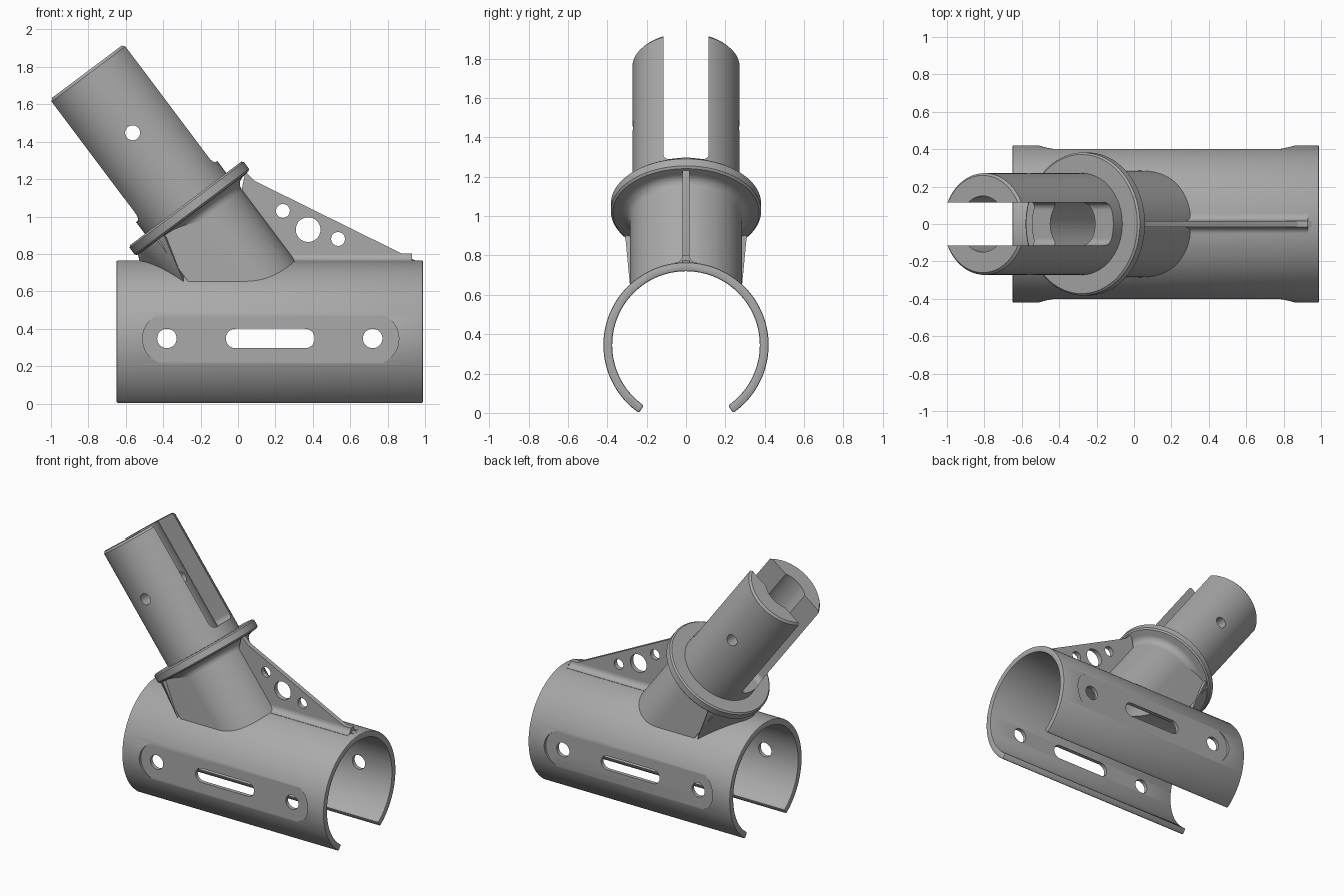
import bpy, bmesh
from math import sin, cos, pi, radians
from mathutils import Matrix, Vector

if "Cube" in bpy.data.objects:
    bpy.data.objects.remove(bpy.data.objects["Cube"])

grey = bpy.data.materials.new("plain_grey")
grey.use_nodes = True
grey.diffuse_color = (0.4, 0.4, 0.4, 1)
grey.node_tree.nodes["Principled BSDF"].inputs["Base Color"].default_value = grey.diffuse_color

# Frames: extrude along x, along y, and along the tilted stem axis
ALONG_X = Matrix(((0, 0, 1, 0), (1, 0, 0, 0), (0, 1, 0, 0), (0, 0, 0, 1)))
ALONG_Y = Matrix.Rotation(pi / 2, 4, 'X')
STEM = Matrix.Translation((-0.28, 0, 1.07)) @ Matrix.Rotation(radians(-36.9), 4, 'Y')
CLAMP_Z, CLAMP_R, BORE_R = 0.345, 0.42, 0.375


def add(name, bm, frame=Matrix()):
    bmesh.ops.transform(bm, matrix=frame, verts=bm.verts)
    bmesh.ops.recalc_face_normals(bm, faces=bm.faces)
    mesh = bpy.data.meshes.new(name)
    bm.to_mesh(mesh)
    bm.free()
    mesh.materials.append(grey)
    ob = bpy.data.objects.new(name, mesh)
    bpy.context.collection.objects.link(ob)
    return ob


def arc(cx, cy, r, start, end, n=24):
    steps = [radians(start + (end - start) * i / n) for i in range(n + 1)]
    return [(cx + r * cos(a), cy + r * sin(a)) for a in steps]


def circle(cx, cy, r, n=64):
    return arc(cx, cy, r, 0, 360, n)[:-1]


def stadium(x0, x1, cy, r):
    return arc(x1 - r, cy, r, -90, 90) + arc(x0 + r, cy, r, 90, 270)


def prism(name, pts, lo, hi, frame=Matrix()):
    bm = bmesh.new()
    face = bm.faces.new([bm.verts.new((x, y, lo)) for x, y in pts])
    ext = bmesh.ops.extrude_face_region(bm, geom=[face])
    verts = [g for g in ext["geom"] if isinstance(g, bmesh.types.BMVert)]
    bmesh.ops.translate(bm, vec=(0, 0, hi - lo), verts=verts)
    return add(name, bm, frame)


def lathe(name, profile, frame, n=96):
    bm = bmesh.new()
    verts = [bm.verts.new((r, 0, z)) for r, z in profile]
    edges = [bm.edges.new(p) for p in zip(verts, verts[1:])]
    bmesh.ops.spin(bm, geom=verts + edges, cent=(0, 0, 0), axis=(0, 0, 1),
                   angle=2 * pi, steps=n, use_duplicate=False)
    bmesh.ops.remove_doubles(bm, verts=bm.verts, dist=1e-5)
    return add(name, bm, frame)


def apply_mods(ob):
    deps = bpy.context.evaluated_depsgraph_get()
    mesh = bpy.data.meshes.new_from_object(ob.evaluated_get(deps))
    ob.modifiers.clear()
    ob.data = mesh


def cut(ob, cutters):
    for c in cutters:
        mod = ob.modifiers.new("cut", 'BOOLEAN')
        mod.operation, mod.solver, mod.object = 'DIFFERENCE', 'EXACT', c
    apply_mods(ob)


# Open clamp sleeve: C-shaped section with softened rims
gap = 34.8
section = (arc(0, CLAMP_Z, CLAMP_R, -90 + gap, 270 - gap, 96)
           + arc(0, CLAMP_Z, BORE_R, 270 - gap, -90 + gap, 96))
sleeve = prism("clamp_sleeve", section, -0.65, 0.99, ALONG_X)
bevel = sleeve.modifiers.new("rim", 'BEVEL')
bevel.width, bevel.segments, bevel.angle_limit = 0.008, 2, radians(40)
apply_mods(sleeve)

# Socket body: round on the rib side, flat-sided toward the nose
body = prism("socket_body", arc(0, 0, 0.285, -90, 90, 48) + [(-0.24, 0.285), (-0.24, -0.285)],
             -0.75, -0.03, STEM)

# Faceted nose that carries the low side of the collar
bm = bmesh.new()
for x, y in arc(0, 0, 0.365, 122, 238, 24):
    bm.verts.new(STEM @ Vector((x, y, -0.06)))
for p in ((-0.29, 0.285, 0.65), (-0.29, -0.285, 0.65), (-0.52, 0, 0.73), (-0.2, 0, 0.7)):
    bm.verts.new(p)
hull = bmesh.ops.convex_hull(bm, input=bm.verts)
bmesh.ops.delete(bm, geom=list({g for g in hull["geom_interior"] if isinstance(g, bmesh.types.BMVert)}))
nose = add("socket_nose", bm)

# Collar with a coved underside
cove = [(0.335 + x, -0.12 + y) for x, y in arc(0, 0, 0.05, 90, 180, 8)]
collar = lathe("collar", [(0, 0), (0.372, 0), (0.382, -0.01), (0.382, -0.055), (0.372, -0.065),
                          (0.335, -0.07)] + cove[1:] + [(0, -0.12)], STEM)

# Stem
stem = lathe("stem", [(0, -0.05), (0.272, -0.05), (0.272, 0.865), (0.26, 0.88), (0, 0.88)], STEM)

# Stiffening rib and its fillet foot
rib = prism("rib", [(0, 1.05), (0.04, 1.24), (0.09, 1.19), (0.95, 0.765), (0.95, 0.74), (0.2, 0.74)],
            -0.017, 0.017, ALONG_Y)
foot_side = arc(0.057, 0.803, 0.04, 270, 180, 6)
foot = prism("rib_foot", [(-0.057, 0.75), (0.057, 0.75)] + foot_side
             + [(-y, z) for y, z in reversed(foot_side)], 0.2, 0.93, ALONG_X)

# Cutters
core = prism("core_cutter", circle(0, CLAMP_Z, 0.395, 96), -2, 2, ALONG_X)
bore = prism("bore_cutter", circle(0, 0, 0.15), -0.75, 1.2, STEM)
slot = prism("stem_slot_cutter", arc(-0.075, 0.12, 0.04, 180, 270, 8) + arc(0.075, 0.12, 0.04, 270, 360, 8)
             + [(0.115, 1.2), (-0.115, 1.2)], -0.5, 0.5, STEM @ ALONG_X)
pin = prism("pin_cutter", circle(0, 0.472, 0.04, 32), -1, 1, STEM @ ALONG_Y)
pads = [prism("pad_cutter", stadium(-0.51, 0.86, 0.347, 0.138), lo, lo + 0.2, ALONG_Y)
        for lo in (0.4, -0.6)]
screws = [prism("screw_cutter", circle(x, 0.348, 0.052, 32), -1, 1, ALONG_Y) for x in (-0.38, 0.72)]
strap = prism("strap_cutter", stadium(-0.065, 0.41, 0.348, 0.052), -1, 1, ALONG_Y)
rib_holes = [prism("rib_hole_cutter", circle(x, z, r, 40), -1, 1, ALONG_Y)
             for x, z, r in ((0.24, 1.03, 0.037), (0.375, 0.93, 0.066), (0.535, 0.88, 0.037))]

cut(sleeve, pads + screws + [strap, bore])
cut(body, [core, bore])
cut(nose, [core, bore])
cut(collar, [bore])
cut(stem, [slot, pin, bore])
cut(rib, rib_holes)

for c in [core, bore, slot, pin, strap] + pads + screws + rib_holes:
    bpy.data.objects.remove(c)

# Smooth the round surfaces, keep edges crisp
bpy.ops.object.select_all(action='DESELECT')
for ob in (sleeve, body, nose, collar, stem, rib, foot):
    ob.select_set(True)
    bpy.context.view_layer.objects.active = ob
bpy.ops.object.shade_smooth_by_angle(angle=radians(25))
